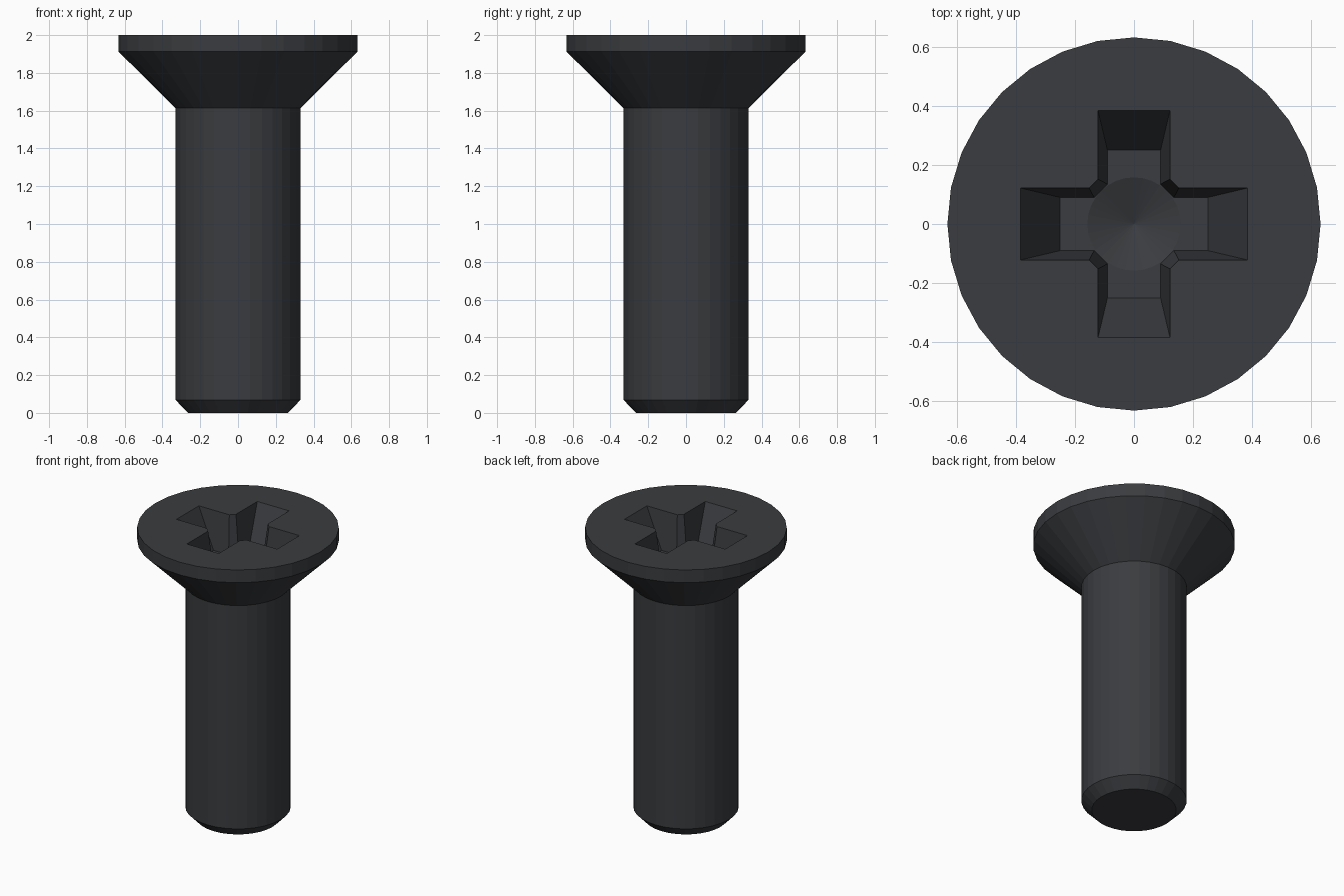
import bpy, bmesh
from math import cos, sin, pi, radians

if "Cube" in bpy.data.objects:
    bpy.data.objects.remove(bpy.data.objects["Cube"])

SIDES = 32
TOP = 2.0
FLOOR = TOP - 0.26   # flat floor of the cross recess


def loft(name, rings):
    """Closed solid from stacked rings of equal point count."""
    bm = bmesh.new()
    loops = [[bm.verts.new(p) for p in ring] for ring in rings]
    n = len(loops[0])
    for a, b in zip(loops, loops[1:]):
        for i in range(n):
            j = (i + 1) % n
            bm.faces.new((a[i], a[j], b[j], b[i]))
    bm.faces.new(loops[0][::-1])
    bm.faces.new(loops[-1])
    bmesh.ops.remove_doubles(bm, verts=bm.verts, dist=1e-6)
    bmesh.ops.recalc_face_normals(bm, faces=bm.faces)
    mesh = bpy.data.meshes.new(name)
    bm.to_mesh(mesh)
    bm.free()
    ob = bpy.data.objects.new(name, mesh)
    bpy.context.collection.objects.link(ob)
    return ob


def circle(r, z):
    return [(r * cos(2 * pi * i / SIDES), r * sin(2 * pi * i / SIDES), z)
            for i in range(SIDES)]


def cross(length, width, inner, z):
    """Plus outline with chamfered inner corners."""
    arm = [(inner, -width), (length, -width), (length, width), (inner, width)]
    pts = []
    for k in range(4):
        c, s = round(cos(radians(90 * k))), round(sin(radians(90 * k)))
        pts += [(x * c - y * s, x * s + y * c, z) for x, y in arm]
    return pts


def cut(target, cutter):
    mod = target.modifiers.new(cutter.name, 'BOOLEAN')
    mod.operation = 'DIFFERENCE'
    mod.solver = 'EXACT'
    mod.object = cutter
    bpy.context.view_layer.objects.active = target
    bpy.ops.object.modifier_apply(modifier=mod.name)
    bpy.data.objects.remove(cutter)


# Shank, countersunk head and chamfered tip
profile = [(0.265, 0), (0.33, 0.068), (0.33, 1.613), (0.632, 1.912), (0.632, TOP)]
screw = loft("countersunk_screw", [circle(r, z) for r, z in profile])

# Tapered cross recess, continued slightly above the head
LIFT = 0.1
t = (TOP + LIFT - FLOOR) / (TOP - FLOOR)
low, high = (0.25, 0.09, 0.135), (0.385, 0.122, 0.152)
over = [a + (b - a) * t for a, b in zip(low, high)]
recess = loft("recess_cutter", [cross(*low, FLOOR), cross(*over, TOP + LIFT)])
recess.hide_render = True
cut(screw, recess)

# Shallow conical pit in the middle of the recess
pit = loft("pit_cutter", [circle(0.001, FLOOR - 0.06), circle(0.158, FLOOR),
                          circle(0.158, FLOOR + 0.02)])
pit.hide_render = True
cut(screw, pit)

# Black finish
black = bpy.data.materials.new("black_finish")
black.diffuse_color = (0.042, 0.045, 0.05, 1)
black.use_nodes = True
black.node_tree.nodes["Principled BSDF"].inputs["Base Color"].default_value = black.diffuse_color
screw.data.materials.clear()
screw.data.materials.append(black)
for p in screw.data.polygons:
    p.material_index = 0
